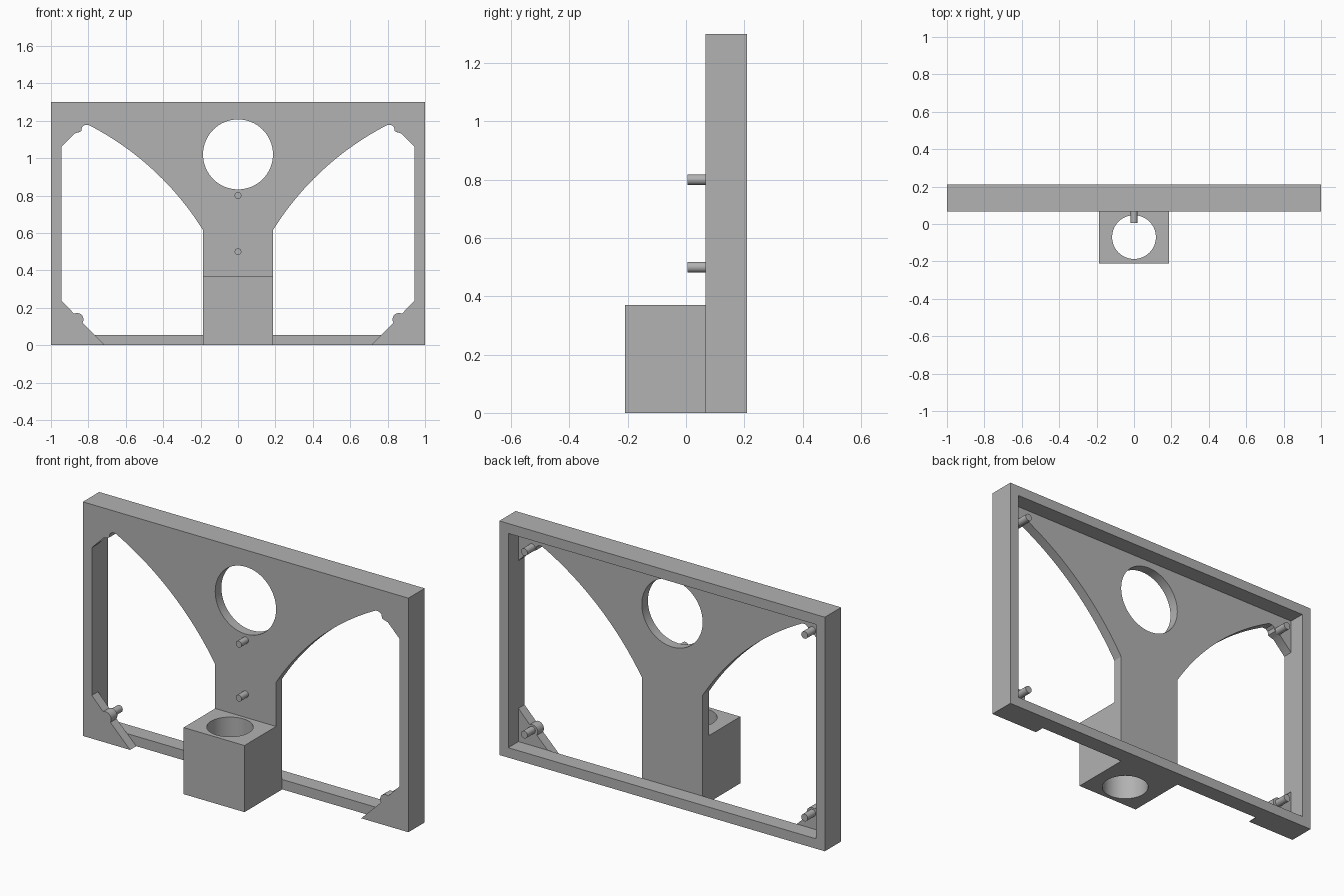
import bpy
import bmesh
from math import sin, cos, pi, radians

cube = bpy.data.objects.get("Cube")
if cube:
    bpy.data.objects.remove(cube, do_unlink=True)

grey = bpy.data.materials.new("plain grey")
grey.use_nodes = True
colour = (0.445, 0.445, 0.445, 1)
grey.diffuse_color = colour
grey.node_tree.nodes["Principled BSDF"].inputs["Base Color"].default_value = colour

W, H = 1.0, 1.3                            # half width and height of the frame
FRONT, PLATE_BACK, BACK = 0.067, 0.121, 0.21
RIM = 0.055
COLUMN = 0.187


def circle(cx, cy, r, n=64):
    return [(cx + r * cos(2 * pi * i / n), cy + r * sin(2 * pi * i / n)) for i in range(n)]


def rectangle(x0, y0, x1, y1):
    return [(x0, y0), (x1, y0), (x1, y1), (x0, y1)]


def arc(start, end, turn, n):
    """Points strictly between start and end, bulging to the right of travel for positive turn."""
    (x0, y0), (x1, y1) = start, end
    dx, dy = x1 - x0, y1 - y0
    k = 0.5 / math_tan(turn / 2)
    cx, cy = (x0 + x1) / 2 - dy * k, (y0 + y1) / 2 + dx * k
    rx, ry = x0 - cx, y0 - cy
    steps = [turn * i / n for i in range(1, n)]
    return [(cx + rx * cos(a) - ry * sin(a), cy + rx * sin(a) + ry * cos(a)) for a in steps]


def math_tan(a):
    return sin(a) / cos(a)


def extrude(name, loops, low, high, upright=True):
    """Solid from outlines with holes; upright ones run along y, others along z."""
    curve = bpy.data.curves.new(name, "CURVE")
    curve.dimensions = "2D"
    curve.fill_mode = "BOTH"
    curve.extrude = (high - low) / 2
    for loop in loops:
        spline = curve.splines.new("POLY")
        spline.points.add(len(loop) - 1)
        for point, (x, y) in zip(spline.points, loop):
            point.co = (x, y, 0, 1)
        spline.use_cyclic_u = True
    helper = bpy.data.objects.new(name + " outline", curve)
    bpy.context.collection.objects.link(helper)
    bpy.context.view_layer.update()
    graph = bpy.context.evaluated_depsgraph_get()
    mesh = bpy.data.meshes.new_from_object(helper.evaluated_get(graph))
    bpy.data.objects.remove(helper, do_unlink=True)

    middle = (low + high) / 2
    bm = bmesh.new()
    bm.from_mesh(mesh)
    bmesh.ops.remove_doubles(bm, verts=bm.verts, dist=0.0001)
    for v in bm.verts:
        x, y, z = v.co
        v.co = (x, middle - z, y) if upright else (x, y, middle + z)
    bmesh.ops.recalc_face_normals(bm, faces=bm.faces)
    bm.to_mesh(mesh)
    bm.free()

    mesh.materials.clear()
    mesh.materials.append(grey)
    obj = bpy.data.objects.new(name, mesh)
    bpy.context.collection.objects.link(obj)
    bpy.ops.object.select_all(action="DESELECT")
    obj.select_set(True)
    bpy.context.view_layer.objects.active = obj
    bpy.ops.object.shade_smooth_by_angle(angle=radians(30))
    return obj


# Front plate: column, arched windows and corner gussets
boss_start, boss_end = (0.831, 0.120), (0.876, 0.168)
arch_top, arch_foot = (0.80, 1.178), (COLUMN, 0.615)
side = W - RIM
half = [(COLUMN, 0), arch_foot]
half += arc(arch_foot, arch_top, radians(-31), 24)
half += [arch_top, (0.82, 1.177), (0.834, 1.166), (0.838, 1.145), (0.85, 1.139), (0.874, 1.132)]
half += [(side, 1.06), (side, 0.24), boss_end]
half += arc(boss_end, boss_start, radians(150), 8)
half += [boss_start, (0.71, 0), (W, 0), (W, H)]
outline = half + [(-x, z) for x, z in reversed(half)]
extrude("front_plate", [outline, circle(0, 1.02, COLUMN)], FRONT, PLATE_BACK)

# Rim around the back
extrude("back_rim", [rectangle(-W, 0, W, H), rectangle(-side, RIM, side, H - RIM)],
        PLATE_BACK, BACK)

# Block with a vertical bore at the foot of the column
extrude("socket_block", [rectangle(-COLUMN, -0.21, COLUMN, FRONT), circle(0, -0.07, 0.117)],
        0, 0.37, upright=False)

# Pins on the front of the column
for name, z in (("lower", 0.5), ("upper", 0.8)):
    extrude(name + "_front_pin", [circle(0, z, 0.018, 32)], 0.006, FRONT)

# Posts on the back of the corner gussets
for side_name, sx in (("left", 1), ("right", -1)):
    for level, z in (("lower", 0.142), ("upper", 1.156)):
        extrude(f"{level}_{side_name}_post", [circle(sx * 0.861, z, 0.02, 32)],
                PLATE_BACK - 0.01, 0.19)
